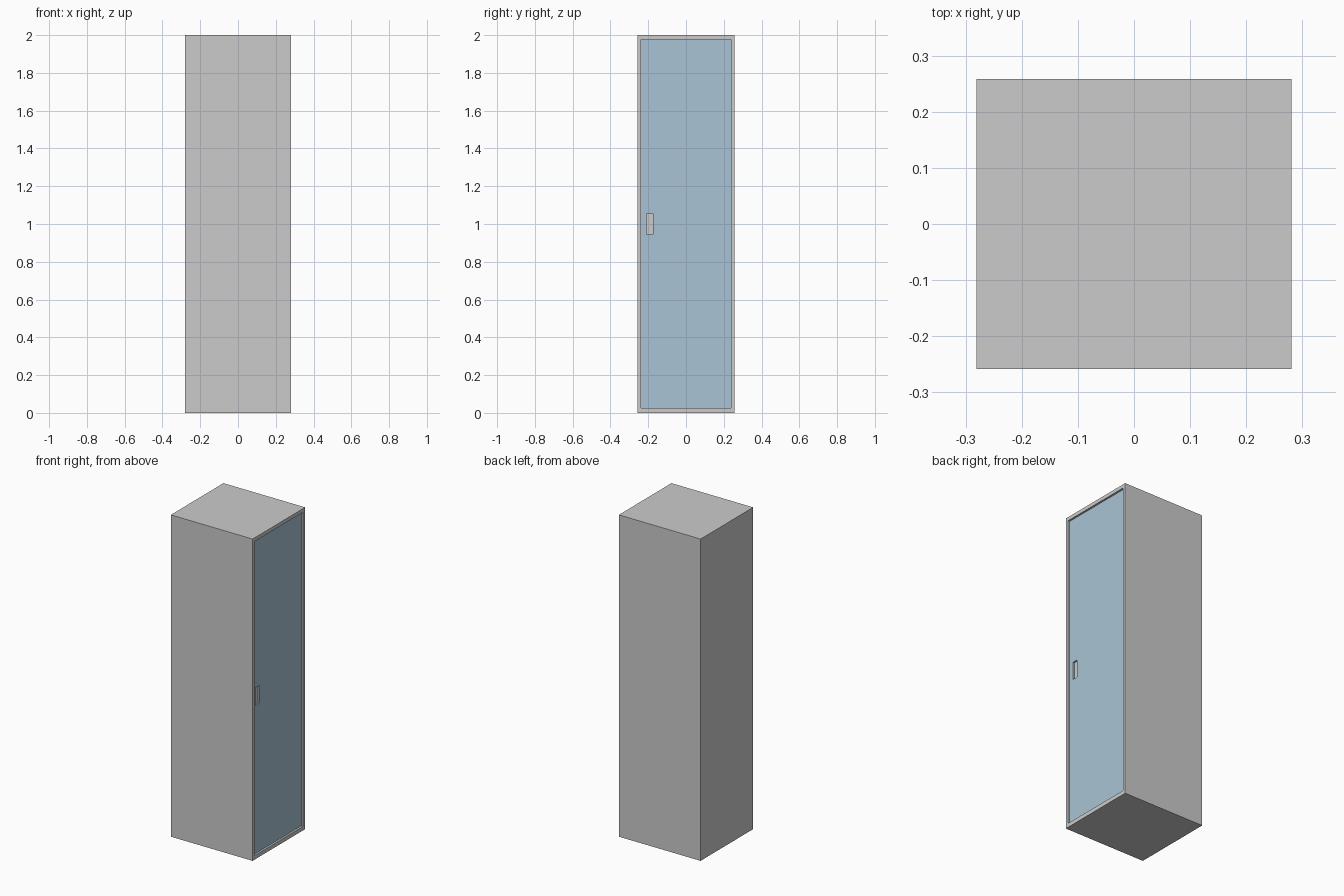
import bpy

if "Cube" in bpy.data.objects:
    bpy.data.objects.remove(bpy.data.objects["Cube"])

W, D, H = 0.562, 0.516, 2.0      # overall size in x, y, z
FRONT = W / 2                    # door side faces +x
RECESS, DOOR_T = 0.012, 0.01     # door set-back and thickness


def box(name, lo, hi):
    """Axis-aligned box from its two opposite corners."""
    bpy.ops.mesh.primitive_cube_add(size=1)
    ob = bpy.context.object
    ob.name = name
    for v in ob.data.vertices:
        v.co = [hi[i] if v.co[i] > 0 else lo[i] for i in range(3)]
    return ob


def cut(target, lo, hi):
    """Subtract a box from the target and remove the cutter."""
    cutter = box("cutter", lo, hi)
    cutter.hide_render = True
    mod = target.modifiers.new("cut", 'BOOLEAN')
    mod.operation = 'DIFFERENCE'
    mod.solver = 'EXACT'
    mod.object = cutter
    bpy.context.view_layer.objects.active = target
    bpy.ops.object.modifier_apply(modifier=mod.name)
    bpy.data.objects.remove(cutter, do_unlink=True)


# Cabinet body with a shallow opening for the door
y0, y1, z0, z1 = -0.239, 0.239, 0.025, 1.977
back = FRONT - RECESS - DOOR_T
body = box("cabinet_body", (-FRONT, -D / 2, 0), (FRONT, D / 2, H))
cut(body, (back, y0, z0), (FRONT + 0.1, y1, z1))

# Blue door panel, with the grip opening showing the grey body behind
door = box("door_panel", (back, y0, z0), (FRONT - RECESS, y1, z1))
cut(door, (back - 0.1, -0.21, 0.945), (FRONT + 0.1, -0.175, 1.055))

mat = bpy.data.materials.new("door_blue")
mat.diffuse_color = (0.40, 0.55, 0.66, 1)
mat.use_nodes = True
mat.node_tree.nodes["Principled BSDF"].inputs["Base Color"].default_value = mat.diffuse_color
door.data.materials.clear()
door.data.materials.append(mat)
